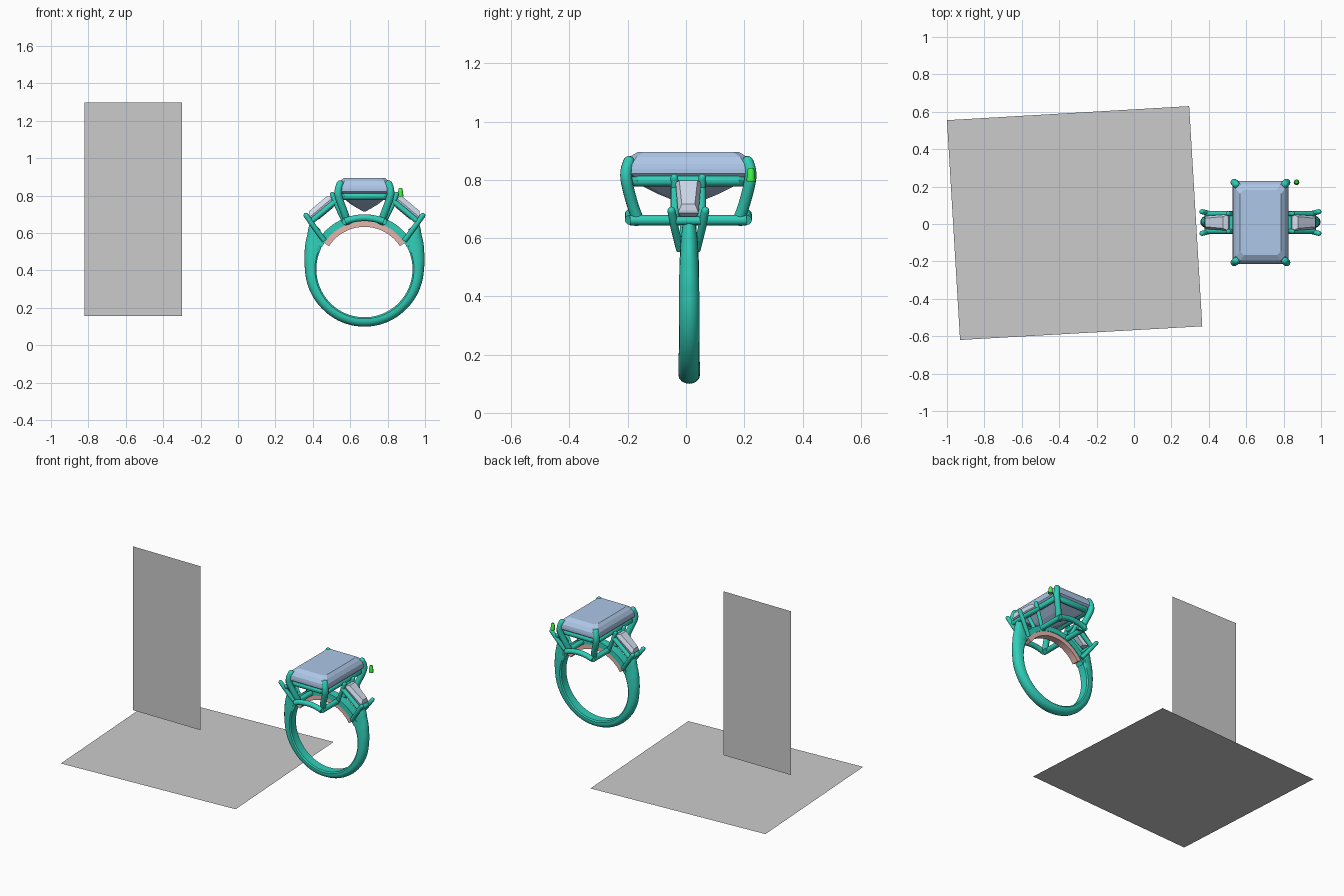
import bpy, bmesh
from math import sin, cos, pi, radians
from mathutils import Vector

if "Cube" in bpy.data.objects:
    bpy.data.objects.remove(bpy.data.objects["Cube"])

CX, CY, CZ = 0.676, 0.008, 0.407   # ring centre


def material(name, rgb):
    m = bpy.data.materials.new(name)
    m.diffuse_color = (*rgb, 1)
    m.use_nodes = True
    m.node_tree.nodes["Principled BSDF"].inputs["Base Color"].default_value = m.diffuse_color
    return m


METAL = material("teal_metal", (0.03, 0.62, 0.48))
GEM = material("blue_gem", (0.42, 0.57, 0.80))
PALE = material("pale_gem", (0.66, 0.74, 0.88))
PINK = material("pink_liner", (0.80, 0.47, 0.43))
GREEN = material("green_marker", (0.05, 0.9, 0.05))


def loft(name, rings, mat=None, smooth=True, closed=False):
    """Skin a list of equal-length point rings."""
    bm = bmesh.new()
    vs = [[bm.verts.new(p) for p in r] for r in rings]
    n = len(vs[0])
    for a, b in zip(vs, vs[1:] + (vs[:1] if closed else [])):
        for i in range(n):
            j = (i + 1) % n
            bm.faces.new((a[i], a[j], b[j], b[i]))
    if not closed:
        bm.faces.new(vs[0])
        bm.faces.new(vs[-1])
    bmesh.ops.recalc_face_normals(bm, faces=bm.faces)
    me = bpy.data.meshes.new(name)
    bm.to_mesh(me)
    bm.free()
    ob = bpy.data.objects.new(name, me)
    bpy.context.collection.objects.link(ob)
    if mat:
        me.materials.append(mat)
    if smooth:
        bpy.context.view_layer.objects.active = ob
        ob.select_set(True)
        bpy.ops.object.shade_smooth_by_angle(angle=radians(40))
        ob.select_set(False)
    return ob


def tube(name, pts, r, mat=METAL, closed=False, round_tip=False):
    """Round wire along points; the first end can be domed."""
    pts = [Vector(p) for p in pts]
    n = len(pts)
    rings = []
    for i, p in enumerate(pts):
        if closed:
            t = pts[(i + 1) % n] - pts[i - 1]
        else:
            t = pts[min(i + 1, n - 1)] - pts[max(i - 1, 0)]
        t.normalize()
        ref = Vector((0, 0, 1)) if abs(t.z) < 0.5 else Vector((0, 1, 0))
        u = t.cross(ref).normalized()
        v = t.cross(u)
        if i == 0 and round_tip:
            for a in (80, 55, 28):
                rr, h = r * cos(radians(a)), r * sin(radians(a))
                rings.append([p - t * h + (u * cos(k * pi / 6) + v * sin(k * pi / 6)) * rr
                              for k in range(12)])
        rings.append([p + (u * cos(k * pi / 6) + v * sin(k * pi / 6)) * r for k in range(12)])
    return loft(name, rings, mat, True, closed)


def curve_points(pts, steps=5):
    """Catmull-Rom smoothing of a short path."""
    p = [Vector(q) for q in pts]
    p = [2 * p[0] - p[1]] + p + [2 * p[-1] - p[-2]]
    out = []
    for i in range(1, len(p) - 2):
        a, b, c, d = p[i - 1:i + 3]
        for s in range(steps):
            t = s / steps
            out.append(0.5 * (2 * b + (c - a) * t + (2 * a - 5 * b + 4 * c - d) * t * t
                              + (3 * b - a - 3 * c + d) * t ** 3))
    return out + [p[-2]]


def interp(x, table):
    for (a, va), (b, vb) in zip(table, table[1:]):
        if x <= b:
            return va + (vb - va) * (x - a) / (b - a)
    return table[-1][1]


def polar(r, a, y=0.0):
    return Vector((CX + r * cos(a), CY + y, CZ + r * sin(a)))


# Backdrop planes
def sheet(name, pts):
    me = bpy.data.meshes.new(name)
    me.from_pydata(pts, [], [range(4)])
    bpy.context.collection.objects.link(bpy.data.objects.new(name, me))


sheet("floor_plane", [(-0.93, -0.62, 0), (0.365, -0.547, 0), (0.295, 0.63, 0), (-1, 0.555, 0)])
sheet("upright_plane", [(-0.82, 0.017, 0.157), (-0.30, 0.017, 0.157),
                        (-0.30, 0.017, 1.297), (-0.82, 0.017, 1.297)])

# Band: flat inside, domed outside, thickening into raised shoulders
OUT = [(0, 0.307), (45, 0.309), (90, 0.318), (105, 0.331), (121, 0.356), (132, 0.388)]
INN = [(0, 0.257), (116, 0.257), (132, 0.315)]
WID = [(0, 0.037), (110, 0.034), (124, 0.030), (132, 0.024)]
rings = []
for i in range(-66, 67):
    d = abs(i) * 2
    ro, ri, w = interp(d, OUT), interp(d, INN), interp(d, WID)
    a = radians(-90 + i * 2)
    sec = [(ri, w * 0.8), (ri, -w * 0.8), (ri + 0.008, -w)]
    base = ri + (ro - ri) * 0.4
    sec += [(base + (ro - base) * sin(k * pi / 8), -w * cos(k * pi / 8)) for k in range(9)]
    sec += [(ri + 0.008, w)]
    rings.append([polar(r, a, y + 0.003) for r, y in sec])
loft("band", rings, METAL)


# Bridge arc over the finger and pink liner under it
def arc_strip(name, r0, r1, half, a0, a1, mat):
    rs = []
    for i in range(41):
        a = radians(a0 + (a1 - a0) * i / 40)
        rs.append([polar(r0, a, -half), polar(r1, a, -half), polar(r1, a, half), polar(r0, a, half)])
    loft(name, rs, mat)


arc_strip("bridge", 0.256, 0.292, 0.028, 27, 153, METAL)
arc_strip("liner", 0.226, 0.256, 0.024, 33, 147, PINK)


# Centre stone: step-cut loft of chamfered rectangles
def oct_ring(hx, hy, z, c):
    q = [(hx, hy - c), (hx - c, hy), (c - hx, hy), (-hx, hy - c),
         (-hx, c - hy), (c - hx, -hy), (hx - c, -hy), (hx, c - hy)]
    return [(CX + x, CY + y, z) for x, y in q]


loft("centre_stone", [oct_ring(*s) for s in (
    (0.110, 0.175, 0.895, 0.022), (0.130, 0.203, 0.878, 0.024), (0.146, 0.219, 0.855, 0.026),
    (0.149, 0.222, 0.838, 0.026), (0.149, 0.222, 0.822, 0.026), (0.118, 0.180, 0.790, 0.022),
    (0.070, 0.105, 0.752, 0.014), (0.004, 0.012, 0.714, 0.001))], GEM, smooth=False)

# Main prongs
for sx in (-1, 1):
    for sy in (-1, 1):
        path = [(0.130, 0.204, 0.862), (0.139, 0.213, 0.83), (0.137, 0.211, 0.79),
                (0.108, 0.190, 0.71), (0.088, 0.167, 0.65)]
        tube("main_prong", curve_points([(CX + sx * x, CY + sy * y, z) for x, y, z in path]),
             0.020, round_tip=True)

# Upper rail frame under the stone
tube("upper_rail", oct_ring(0.130, 0.198, 0.797, 0.025), 0.019, closed=True)

# Lower saddle rails: front and back arcs joined by side bars
for s in (-1, 1):
    tube("saddle_arc", [polar(0.275, radians(68 + 4 * i), s * 0.2) for i in range(12)], 0.018)
    tube("saddle_bar", [polar(0.275, radians(90 + s * 22), y) for y in (-0.2, 0.2)], 0.018)

# Side stones with their baskets, mirrored left and right
for m in (-1, 1):
    def P(x, y, z):
        return (CX + m * x, CY + y, z)

    # slanted frame: o = outer end, i = inner end, n = surface normal
    o, e = Vector((0.304, 0.700)), Vector((0.181, 0.803))
    t = (e - o).normalized()
    n = Vector((-t.y, t.x))
    if n.y < 0:
        n = -n
    rs = []
    for inset, h in ((0.018, 0.008), (0.004, -0.010), (0.0, -0.018), (0.012, -0.045), (0.03, -0.06)):
        a, b = o + t * inset + n * h, e - t * inset + n * h
        wo, wi = 0.035 - inset * 0.7, 0.044 - inset * 0.7
        rs.append([P(a.x, -wo, a.y), P(b.x, -wi, b.y), P(b.x, wi, b.y), P(a.x, wo, a.y)])
    loft("side_stone", rs, PALE, smooth=False)

    for s in (-1, 1):
        tube("side_outer_prong", [P(0.312, s * 0.058, 0.694), P(0.27, s * 0.047, 0.635),
                                  P(0.215, s * 0.028, 0.56)], 0.014, round_tip=True)
        tube("side_inner_prong", [P(0.172, s * 0.048, 0.808), P(0.150, s * 0.045, 0.75),
                                  P(0.108, s * 0.030, 0.665)], 0.013, round_tip=True)
        tube("side_rail", [P(0.285, s * 0.046, 0.662), P(0.152, s * 0.046, 0.772)], 0.015)
    tube("side_outer_bar", [P(0.283, y, 0.66) for y in (-0.05, 0.05)], 0.015)
    tube("side_inner_bar", [P(0.155, y, 0.768) for y in (-0.05, 0.05)], 0.013)

# Small green marker beside the stone
loft("green_marker", [[(0.869 + r * cos(k * pi / 8), 0.223 + r * sin(k * pi / 8), z) for k in range(16)]
                      for r, z in ((0.015, 0.795), (0.015, 0.802), (0.011, 0.836), (0.008, 0.841))], GREEN)
